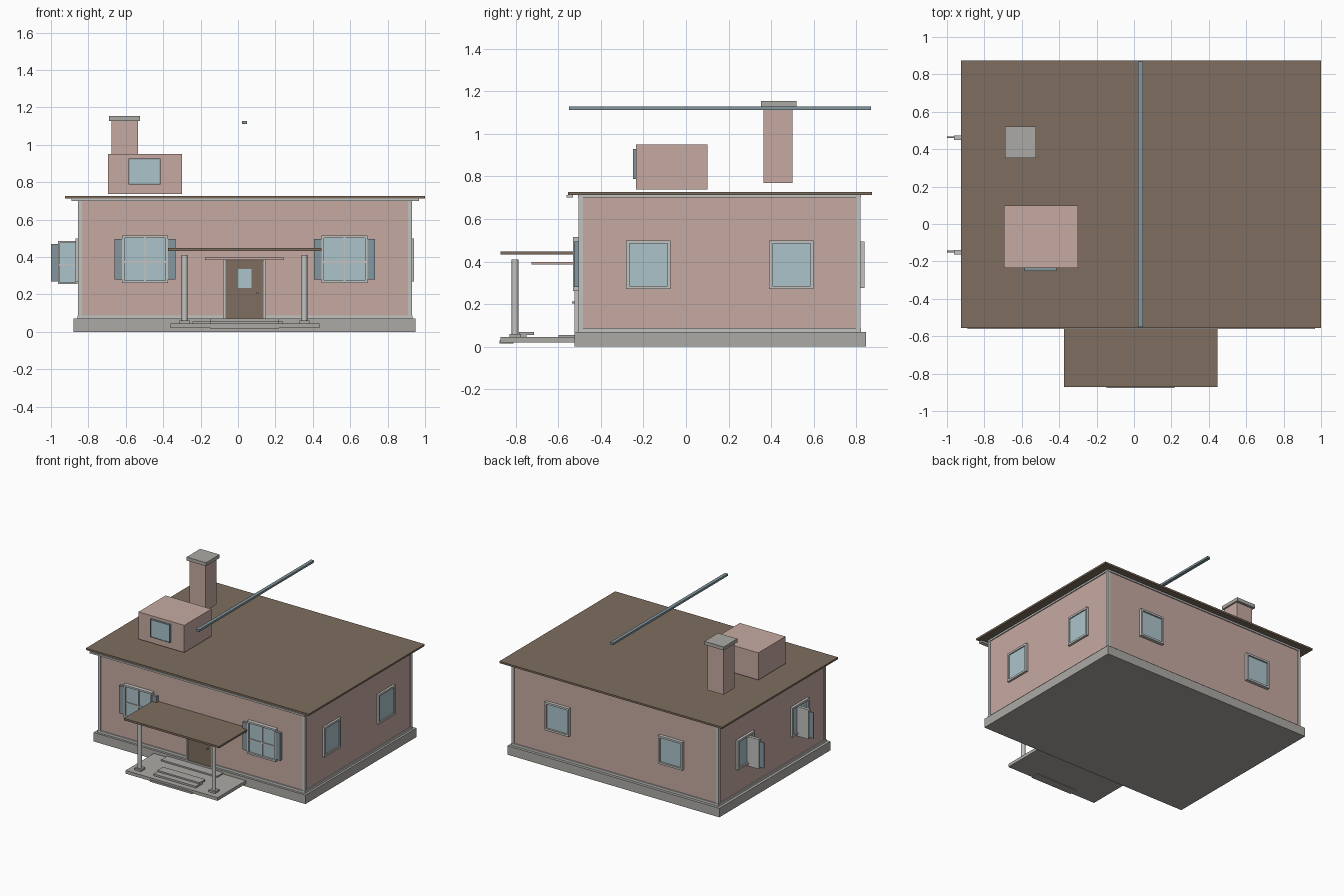
import bpy, bmesh, math
from mathutils import Matrix, Vector

if "Cube" in bpy.data.objects:
    bpy.data.objects.remove(bpy.data.objects["Cube"])


def material(name, rgb):
    m = bpy.data.materials.new(name)
    m.diffuse_color = (*rgb, 1)
    m.use_nodes = True
    m.node_tree.nodes["Principled BSDF"].inputs["Base Color"].default_value = m.diffuse_color
    return m


PINK = material("pink plaster", (0.57, 0.40, 0.36))
STONE = material("grey stone", (0.41, 0.40, 0.375))
TRIM = material("light trim", (0.54, 0.55, 0.53))
BROWN = material("brown", (0.21, 0.155, 0.112))
GLASS = material("glass", (0.41, 0.55, 0.60))
SLATE = material("slate blue", (0.23, 0.31, 0.345))


def part(name, boxes, loc=(0, 0, 0), turn=0):
    """One object from boxes given as (material, x0, x1, y0, y1, z0, z1)."""
    bm = bmesh.new()
    me = bpy.data.meshes.new(name)
    mats = []
    for mat, x0, x1, y0, y1, z0, z1 in boxes:
        if mat not in mats:
            mats.append(mat)
            me.materials.append(mat)
        mid = Vector((x0 + x1, y0 + y1, z0 + z1)) / 2
        size = Matrix.Diagonal((x1 - x0, y1 - y0, z1 - z0, 1))
        made = bmesh.ops.create_cube(bm, size=1, matrix=Matrix.Translation(mid) @ size)
        for f in {f for v in made["verts"] for f in v.link_faces}:
            f.material_index = mats.index(mat)
    bm.to_mesh(me)
    bm.free()
    ob = bpy.data.objects.new(name, me)
    ob.location = loc
    ob.rotation_euler.z = math.radians(turn)
    bpy.context.collection.objects.link(ob)
    return ob


def frame(w, h, d, t, mat=TRIM):
    """Glazed frame centred on x and z, its back on y = 0, facing -y."""
    return [(mat, -w, -w + t, -d, 0, -h, h), (mat, w - t, w, -d, 0, -h, h),
            (mat, -w + t, w - t, -d, 0, h - t, h), (mat, -w + t, w - t, -d, 0, -h, -h + t),
            (GLASS, -w + t, w - t, -d * 0.5, 0, -h + t, h - t)]


# House extents
X0, X1, Y0, Y1 = -0.85, 0.925, -0.5, 0.815

# Body
part("foundation", [(STONE, -0.88, 0.95, -0.525, 0.845, 0, 0.07)])
part("walls", [(PINK, X0, X1, Y0, Y1, 0.07, 0.713)])
part("base_trim", [(TRIM, X0 - 0.008, X1 + 0.008, Y0 - 0.008, Y1 + 0.008, 0.07, 0.088)])
part("top_trim", [(TRIM, X0 - 0.008, X1 + 0.008, Y0 - 0.008, Y1 + 0.008, 0.70, 0.713)])
for cx in (X0, X1):
    for cy in (Y0, Y1):
        sx, sy = (1 if cx < 0 else -1), (1 if cy < 0 else -1)
        xs = sorted((cx - 0.006 * sx, cx + 0.016 * sx))
        ys = sorted((cy - 0.006 * sy, cy + 0.016 * sy))
        part("corner_trim", [(TRIM, *xs, *ys, 0.088, 0.70)])

# Roof, front gutter and the ridge bar above it
part("roof", [(BROWN, -0.925, 1.0, -0.555, 0.875, 0.713, 0.727)])
part("gutter", [(TRIM, -0.89, 0.968, -0.562, -0.53, 0.70, 0.713)])
part("ridge_bar", [(SLATE, 0.022, 0.048, -0.55, 0.87, 1.112, 1.128)])

# Front windows: crossed glazing bars and a shutter on each side
for cx in (-0.497, 0.57):
    win = frame(0.123, 0.127, 0.03, 0.013)
    win += [(TRIM, -0.005, 0.005, -0.022, 0, -0.114, 0.114),
            (TRIM, -0.11, 0.11, -0.022, 0, -0.019, -0.009)]
    part("front_window", win, (cx, Y0, 0.388))
    part("shutters", [(SLATE, s * 0.14 - 0.023, s * 0.14 + 0.023, -0.026, -0.006, -0.108, 0.107)
                      for s in (-1, 1)], (cx, Y0, 0.388))

# Plain windows on the right, back and left walls
for cy in (-0.177, 0.495):
    part("right_window", frame(0.104, 0.115, 0.017, 0.015), (X1, cy, 0.385), 90)
    part("left_window", frame(0.104, 0.115, 0.02, 0.015), (X0, cy, 0.385), -90)
for cx in (-0.45, 0.53):
    part("back_window", frame(0.104, 0.11, 0.025, 0.015), (cx, Y1, 0.385), 180)

# Open sashes standing out from the left wall, each with a thin shutter
for cy in (-0.145, 0.467):
    sash = frame(0.052, 0.115, 0.018, 0.01)
    sash += [(TRIM, -0.05, 0.05, -0.014, 0, -0.016, -0.008),
             (TRIM, -0.052, 0.052, 0, 0.006, -0.115, 0.115),
             (SLATE, -0.09, -0.05, -0.008, 0.002, -0.10, 0.10)]
    part("open_sash", sash, (-0.91, cy, 0.37))

# Door
part("door", [(BROWN, -0.067, 0.137, -0.52, Y0, 0.065, 0.382),
              (TRIM, -0.08, -0.067, -0.525, Y0, 0.065, 0.385),
              (TRIM, 0.137, 0.15, -0.525, Y0, 0.065, 0.385),
              (GLASS, 0.0, 0.072, -0.524, -0.52, 0.235, 0.335)])
part("door_knob", [(STONE, 0.1, 0.11, -0.535, -0.52, 0.203, 0.213)])
part("door_hood", [(PINK, -0.177, 0.247, -0.725, -0.5, 0.385, 0.398)])

# Porch slab, steps and flat canopy
part("porch_floor", [(STONE, -0.36, 0.435, -0.872, -0.525, 0.02, 0.045)])
part("threshold", [(STONE, -0.243, 0.24, -0.6, -0.525, 0.045, 0.056)])
for i, (ya, yb, z) in enumerate([(-0.877, -0.81, 0.016), (-0.83, -0.75, 0.045), (-0.785, -0.715, 0.056)]):
    part("step", [(STONE, -0.147, 0.217, ya, yb, z, z + 0.014)])
part("porch_roof", [(BROWN, -0.375, 0.447, -0.872, Y0, 0.433, 0.448)])

# Round porch posts on square bases
for px in (-0.285, 0.355):
    bpy.ops.mesh.primitive_cylinder_add(vertices=16, radius=0.016, depth=0.355,
                                        location=(px, -0.803, 0.2325))
    post = bpy.context.object
    post.name = "porch_post"
    post.data.materials.append(TRIM)
    bpy.ops.object.shade_smooth_by_angle()
    part("post_base", [(STONE, px - 0.027, px + 0.027, -0.83, -0.776, 0.045, 0.06)])

# Dormer with its window
part("dormer", [(PINK, -0.695, -0.30, -0.235, 0.10, 0.738, 0.95)])
part("dormer_window", frame(0.085, 0.07, 0.015, 0.006, SLATE)[:4]
     + [(GLASS, -0.079, 0.079, -0.013, 0, -0.064, 0.064)], (-0.5, -0.235, 0.858))

# Chimney
part("chimney", [(PINK, -0.675, -0.535, 0.365, 0.50, 0.77, 1.128)])
part("chimney_cap", [(STONE, -0.69, -0.523, 0.352, 0.52, 1.128, 1.155)])
